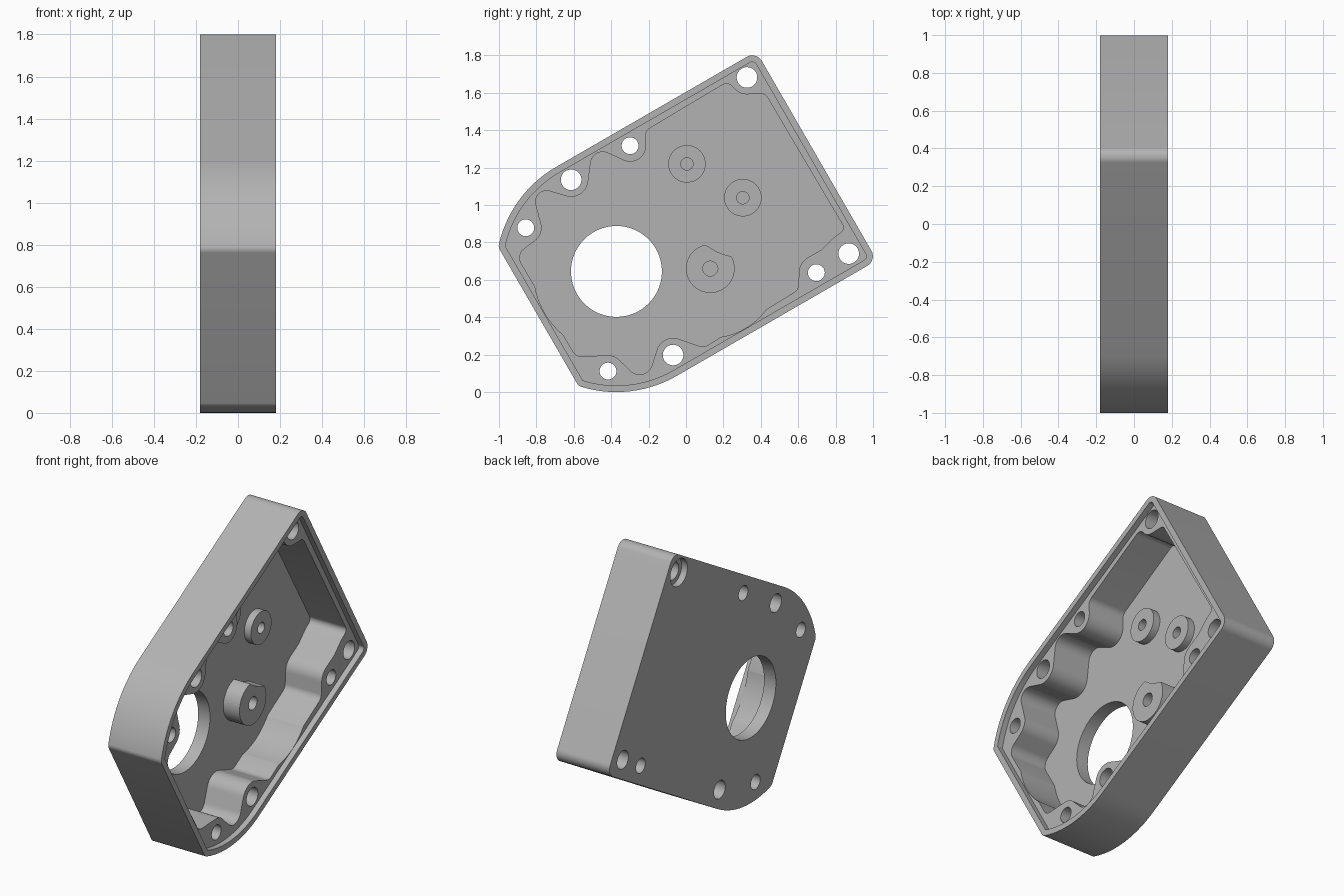
import bpy, bmesh
from math import sin, cos, pi, atan2, acos, hypot, radians, ceil

cube = bpy.data.objects.get("Cube")
if cube:
    bpy.data.objects.remove(cube, do_unlink=True)

BACK, FRONT = -0.18, 0.18          # thickness runs along x
FLOOR = BACK + 0.08
LEDGE = FRONT - 0.035
TILT = radians(30)
HUB = (-0.372, 0.645)              # centre of the large bore

metal = bpy.data.materials.new("plain grey metal")
metal.use_nodes = True
grey = (0.45, 0.45, 0.45, 1)
metal.diffuse_color = grey
metal.node_tree.nodes["Principled BSDF"].inputs["Base Color"].default_value = grey


def tilted(u, v):
    """Turn a position measured along the housing axis into (y, z)."""
    return (HUB[0] + u * cos(TILT) - v * sin(TILT),
            HUB[1] + u * sin(TILT) + v * cos(TILT))


def belt(discs):
    """Outline running clockwise round discs (y, z, r), joined by tangents.
    A negative radius makes the outline bend the other way."""
    count = len(discs)
    normals = []
    for i, (y, z, r) in enumerate(discs):
        y2, z2, r2 = discs[(i + 1) % count]
        dist = hypot(y2 - y, z2 - z)
        ratio = max(-1, min(1, (r - r2) / dist))
        normals.append(atan2(z2 - z, y2 - y) + acos(ratio))
    points = []
    for i, (y, z, r) in enumerate(discs):
        turn = -1 if r > 0 else 1
        sweep = (turn * (normals[i] - normals[i - 1])) % (2 * pi)
        if sweep > 6.1:
            sweep = 0
        steps = max(1, ceil(sweep / 0.12 * (2 if abs(r) > 0.3 else 1)))
        for k in range(steps + 1):
            a = normals[i - 1] + turn * sweep * k / steps
            p = (y + r * cos(a), z + r * sin(a))
            if not points or hypot(p[0] - points[-1][0], p[1] - points[-1][1]) > 1e-4:
                points.append(p)
    if hypot(points[0][0] - points[-1][0], points[0][1] - points[-1][1]) < 1e-4:
        points.pop()
    return points


def circle(y, z, r):
    n = 96 if r > 0.2 else 48
    return [(y + r * cos(2 * pi * k / n), z + r * sin(2 * pi * k / n)) for k in range(n)]


def prism(name, outline, x0, x1):
    bm = bmesh.new()
    face = bm.faces.new([bm.verts.new((x0, y, z)) for y, z in outline])
    grown = bmesh.ops.extrude_face_region(bm, geom=[face])["geom"]
    moved = [g for g in grown if isinstance(g, bmesh.types.BMVert)]
    bmesh.ops.translate(bm, verts=moved, vec=(x1 - x0, 0, 0))
    bmesh.ops.recalc_face_normals(bm, faces=bm.faces)
    mesh = bpy.data.meshes.new(name)
    bm.to_mesh(mesh)
    bm.free()
    mesh.materials.append(metal)
    obj = bpy.data.objects.new(name, mesh)
    bpy.context.collection.objects.link(obj)
    return obj


def activate(obj):
    bpy.ops.object.select_all(action='DESELECT')
    obj.select_set(True)
    bpy.context.view_layer.objects.active = obj


def cut(target, outline, x0, x1):
    cutter = prism("cutter", outline, x0, x1)
    cutter.hide_render = True
    activate(target)
    mod = target.modifiers.new("cut", 'BOOLEAN')
    mod.operation, mod.solver, mod.object = 'DIFFERENCE', 'EXACT', cutter
    bpy.ops.object.modifier_apply(modifier=mod.name)
    bpy.data.objects.remove(cutter, do_unlink=True)


def finish(obj):
    activate(obj)
    bpy.ops.object.shade_smooth_by_angle(angle=radians(30))


def shell(inset):
    """Outer outline: two corners, a wide round end and a flat cut with two tips."""
    corner, tip, end = 0.06 - inset, max(0.04 - inset, 0.005), 0.645 - inset
    spots = [(1.176, 0.585, corner), (1.176, -0.585, corner), (0, 0, end),
             (-0.442, -0.413, tip), (-0.442, 0.413, tip), (0, 0, end)]
    return belt([(*tilted(u, v), r) for u, v, r in spots])


# Screw bosses and pocket corners, clockwise; negative radii are bosses
pocket = [
    (-0.168, 1.37, 0.048), (0.216, 1.605, 0.043), (0.326, 1.682, -0.09),
    (0.403, 1.557, 0.037), (0.809, 0.879, 0.032), (0.87, 0.74, -0.117),
    (0.702, 0.798, 0.043), (0.697, 0.638, -0.093), (0.553, 0.574, 0.048),
    (0.088, 0.296, 0.053), (-0.069, 0.198, -0.091), (-0.248, 0.163, 0.069),
    (-0.417, 0.112, -0.085), (-0.558, 0.243, 0.053), (-0.83, 0.718, 0.059),
    (-0.857, 0.878, -0.085), (-0.745, 1.017, 0.059), (-0.614, 1.135, -0.091),
    (-0.446, 1.22, 0.064), (-0.299, 1.317, -0.085)]

# Housing with recessed ledge, pocket and round clearances
housing = prism("housing", shell(0), BACK, FRONT)
cut(housing, shell(0.035), LEDGE, FRONT + 0.1)
cut(housing, belt(pocket), FLOOR, FRONT + 0.1)
cut(housing, circle(*HUB, 0.443), FLOOR, FRONT + 0.1)
cut(housing, circle(0.13, 0.66, 0.37), FLOOR, FRONT + 0.1)

# Large bore and a screw hole through every boss
cut(housing, circle(*HUB, 0.243), BACK - 0.1, FRONT + 0.1)
for y, z, r in pocket:
    if r < 0:
        cut(housing, circle(y, z, 0.055 if r < -0.0935 or r in (-0.09, -0.091) else 0.045),
            BACK - 0.1, FRONT + 0.1)
# Counterbore on the back of the top corner hole
cut(housing, circle(0.326, 1.682, 0.083), BACK - 0.1, BACK + 0.04)
finish(housing)

# Shaft standoffs on the floor; the tall one is relieved around its neighbour
standoffs = [("upper_standoff", 0.005, 1.22, 0.1, 0.045),
             ("middle_standoff", 0.304, 1.039, 0.1, 0.045),
             ("tall_standoff", 0.13, 0.66, 0.13, 0.11)]
for name, y, z, r, height in standoffs:
    post = prism(name, circle(y, z, r), FLOOR - 0.003, FLOOR + height)
    if name == "tall_standoff":
        cut(post, circle(0.304, 1.039, 0.32), BACK, FRONT)
    cut(post, circle(y, z, 0.04 if height > 0.1 else 0.033), FLOOR, FRONT)
    finish(post)
